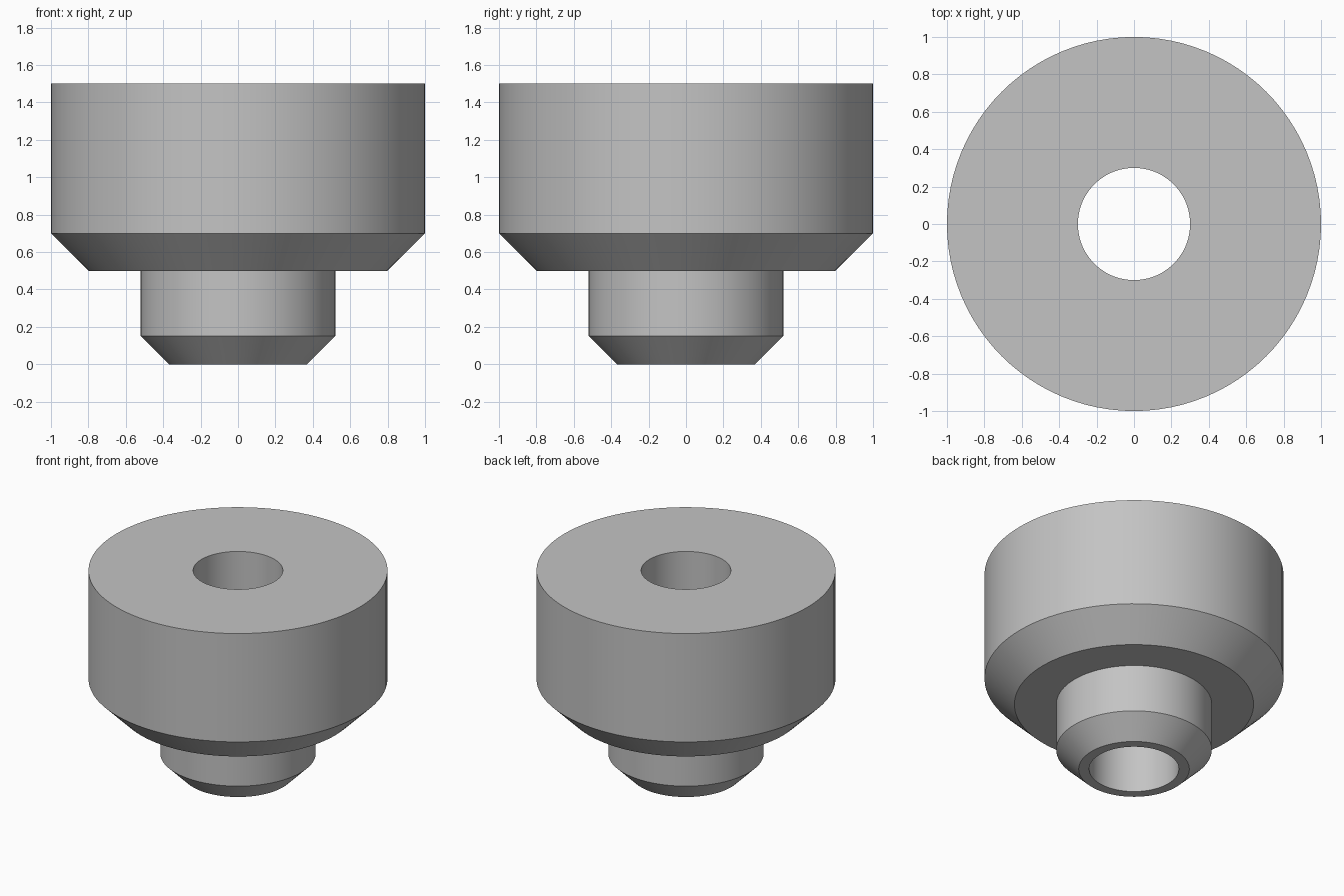
import bpy
import math
from mathutils import Vector

cube = bpy.data.objects.get("Cube")
if cube:
    bpy.data.objects.remove(cube, do_unlink=True)

SEGMENTS = 96

# Plain grey material
GREY = (0.55, 0.55, 0.55, 1.0)
grey = bpy.data.materials.new("grey")
grey.use_nodes = True
grey.diffuse_color = GREY
grey.node_tree.nodes["Principled BSDF"].inputs["Base Color"].default_value = GREY


def lathe(name, profile, material):
    """Revolve a closed (radius, height) profile around the z axis."""
    count = len(profile)
    verts = []
    for s in range(SEGMENTS):
        a = math.tau * s / SEGMENTS
        verts += [Vector((r * math.cos(a), r * math.sin(a), z)) for r, z in profile]
    faces = []
    for s in range(SEGMENTS):
        here, there = s * count, (s + 1) % SEGMENTS * count
        for i in range(count):
            j = (i + 1) % count
            faces.append((here + i, there + i, there + j, here + j))
    mesh = bpy.data.meshes.new(name)
    mesh.from_pydata(verts, [], faces)
    mesh.materials.append(material)
    obj = bpy.data.objects.new(name, mesh)
    bpy.context.collection.objects.link(obj)
    bpy.ops.object.select_all(action="DESELECT")
    obj.select_set(True)
    bpy.context.view_layer.objects.active = obj
    bpy.ops.object.shade_smooth_by_angle(angle=math.radians(30))
    return obj


# Stepped bushing: bore, chamfered spigot, chamfered head
bore, spigot, head, top = 0.30, 0.52, 1.0, 1.5
shoulder = 0.5
lathe("stepped_bushing", [
    (bore, 0),
    (spigot - 0.15, 0),
    (spigot, 0.15),
    (spigot, shoulder),
    (head - 0.2, shoulder),
    (head, shoulder + 0.2),
    (head, top),
    (bore, top),
], grey)
